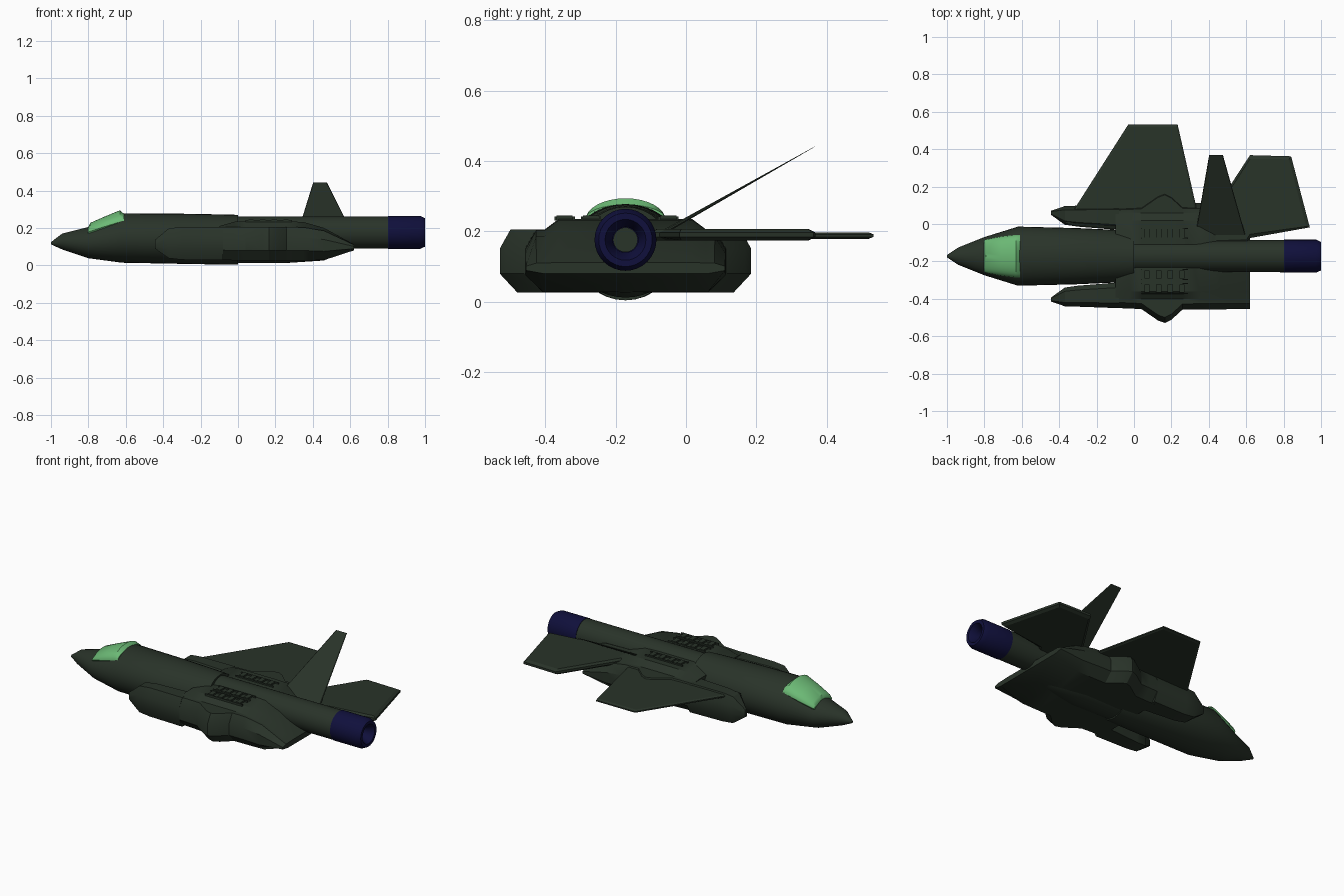
import bpy, bmesh, math
from mathutils import Vector

if "Cube" in bpy.data.objects:
    bpy.data.objects.remove(bpy.data.objects["Cube"])

YC = -0.172   # fuselage centre line
ZT = 0.176    # engine axis height


def material(name, rgb):
    m = bpy.data.materials.new(name)
    m.diffuse_color = (*rgb, 1)
    m.use_nodes = True
    m.node_tree.nodes["Principled BSDF"].inputs["Base Color"].default_value = m.diffuse_color
    return m


GREEN = material("dark_green", (0.022, 0.033, 0.022))
BLUE = material("navy_blue", (0.005, 0.005, 0.045))
GLASS = material("canopy_green", (0.15, 0.49, 0.18))


def finish(name, bm, mat, angle=30):
    bmesh.ops.recalc_face_normals(bm, faces=bm.faces[:])
    me = bpy.data.meshes.new(name)
    bm.to_mesh(me)
    bm.free()
    me.materials.append(mat)
    ob = bpy.data.objects.new(name, me)
    bpy.context.collection.objects.link(ob)
    bpy.ops.object.select_all(action='DESELECT')
    ob.select_set(True)
    bpy.context.view_layer.objects.active = ob
    bpy.ops.object.shade_smooth_by_angle(angle=math.radians(angle))
    return ob


def loft(name, rings, mat, angle=30, cap=True):
    """Skin a row of closed rings that have equal point counts."""
    bm = bmesh.new()
    rows = [[bm.verts.new(p) for p in r] for r in rings]
    n = len(rows[0])
    for a, b in zip(rows, rows[1:]):
        for i in range(n):
            j = (i + 1) % n
            bm.faces.new((a[i], a[j], b[j], b[i]))
    if cap:
        bm.faces.new(rows[0])
        bm.faces.new(rows[-1])
    return finish(name, bm, mat, angle)


def oval(x, hw, z0, z1, n=32):
    c, r = (z0 + z1) / 2, (z1 - z0) / 2
    return [(x, YC + hw * math.cos(2 * math.pi * i / n),
             c + r * math.sin(2 * math.pi * i / n)) for i in range(n)]


def revolve(name, profile, mat, n=32):
    return loft(name, [oval(x, r, ZT - r, ZT + r, n) for x, r in profile], mat)


def plate(name, outline, lower, upper, inset=0.012):
    """Flat surface with chamfered rim; lower/upper map (x, y) to height."""
    c = sum((Vector(p) for p in outline), Vector((0, 0))) / len(outline)
    inner = [Vector(p) + (c - Vector(p)).normalized() * inset for p in outline]

    def mid(x, y, t):
        return lower(x, y) * (1 - t) + upper(x, y) * t
    rings = [[(p[0], p[1], mid(p[0], p[1], t)) for p in pts]
             for pts, t in ((inner, 0), (outline, 0.3), (outline, 0.7), (inner, 1))]
    return loft(name, rings, GREEN, 15)


# Forward fuselage: x, half width, bottom, top
loft("fuselage", [oval(*s) for s in (
    (-1.0, 0.006, 0.112, 0.124), (-0.94, 0.046, 0.085, 0.17),
    (-0.8, 0.102, 0.038, 0.205), (-0.62, 0.158, 0.014, 0.278),
    (-0.3, 0.15, 0.008, 0.276), (-0.08, 0.14, 0.004, 0.272),
    (0.0, 0.132, 0.004, 0.27))], GREEN, 35)

# Belly fairing behind the fuselage
loft("belly", [oval(*s) for s in (
    (-0.02, 0.13, 0.012, 0.25), (0.25, 0.13, 0.012, 0.21),
    (0.46, 0.10, 0.026, 0.17), (0.58, 0.03, 0.08, 0.12))], GREEN, 35)

# Cockpit canopy: half oval strips over the nose
arcs = []
for x, hw, zb, zt in ((-0.803, 0.085, 0.178, 0.2), (-0.79, 0.09, 0.182, 0.227),
                      (-0.71, 0.105, 0.208, 0.262), (-0.632, 0.114, 0.232, 0.294),
                      (-0.61, 0.114, 0.235, 0.276)):
    arc = [(x, YC + hw * math.cos(math.pi * i / 16),
            zb + (zt - zb) * math.sin(math.pi * i / 16)) for i in range(17)]
    arcs.append(arc + [(x, YC - hw * 0.8, zb - 0.03), (x, YC + hw * 0.8, zb - 0.03)])
loft("canopy", arcs, GLASS, 40)

# Engine tube, nozzle and dark core
revolve("engine_tube", [(-0.1, 0.08), (0.0, 0.085), (0.805, 0.086)], GREEN)
revolve("nozzle", [(0.8, 0.08), (0.802, 0.088), (0.975, 0.088), (1.0, 0.076),
                   (1.0, 0.058), (0.96, 0.036), (0.87, 0.036)], BLUE)
revolve("nozzle_core", [(0.86, 0.035), (0.875, 0.035)], GREEN)


# Centre body: x, side reach, bottom, shoulder height, ridge height
def hull(x, w, z0, z1, ridge):
    h = z1 - z0
    half = [(w - 0.05, z0), (w, z0 + h * 0.3), (w, z0 + h * 0.7),
            (w - 0.03, z1), (min(w, 0.28) - 0.05, z1), (0.19, ridge)]
    return ([(x, YC + y, z) for y, z in half]
            + [(x, YC - y, z) for y, z in reversed(half)])


loft("centre_body", [hull(*s) for s in (
    (-0.1, 0.277, 0.028, 0.204, 0.21), (-0.02, 0.28, 0.027, 0.205, 0.233),
    (0.04, 0.283, 0.026, 0.205, 0.235), (0.13, 0.345, 0.026, 0.205, 0.235),
    (0.165, 0.357, 0.026, 0.205, 0.235), (0.2, 0.34, 0.026, 0.205, 0.235),
    (0.26, 0.285, 0.026, 0.205, 0.235), (0.35, 0.284, 0.026, 0.203, 0.232),
    (0.46, 0.284, 0.028, 0.185, 0.2), (0.62, 0.283, 0.08, 0.11, 0.112))], GREEN)

# Intake pods on either side
for side, name in ((-1, "left_pod"), (1, "right_pod")):
    rings = []
    for x, a, b, z0, z1 in ((-0.445, 0.222, 0.242, 0.09, 0.135),
                            (-0.37, 0.168, 0.268, 0.038, 0.198),
                            (-0.3, 0.158, 0.27, 0.03, 0.205),
                            (-0.08, 0.14, 0.278, 0.028, 0.205)):
        h, c = z1 - z0, (b - a) * 0.2
        pts = [(a, z0), (b - c, z0), (b, z0 + h * 0.3), (b, z0 + h * 0.7),
               (b - c, z1), (a + c, z1), (a, z1 - h * 0.15)]
        rings.append([(x, YC + side * y, z) for y, z in pts])
    loft(name, rings, GREEN)

# Wing, tailplane and canted fin, all on one side
plate("wing", [(-0.37, 0.0), (-0.03, 0.533), (0.233, 0.533), (0.34, 0.06), (0.35, -0.06)],
      lambda x, y: 0.179, lambda x, y: 0.197, 0.015)
plate("tailplane", [(0.36, -0.1), (0.38, 0.0), (0.62, 0.368), (0.84, 0.362),
                    (0.94, -0.018), (0.62, -0.075), (0.6, -0.1)],
      lambda x, y: 0.174, lambda x, y: 0.207, 0.02)


def slope(x, y):
    return 0.234 + 0.565 * y


plate("fin", [(0.325, -0.075), (0.402, 0.37), (0.475, 0.37), (0.6, -0.075)],
      lambda x, y: slope(x, y) - 0.006 + 0.006 * y / 0.4,
      lambda x, y: slope(x, y) + 0.006 - 0.006 * y / 0.4, 0.008)

# Engine deck louvres: rows of small slats on raised frames
bm = bmesh.new()


def box(x, y, z, sx, sy, sz):
    vs = bmesh.ops.create_cube(bm, size=1)["verts"]
    for v in vs:
        v.co = Vector((x + v.co.x * sx, y + v.co.y * sy, z + v.co.z * sz))


for y in (-0.345, -0.27, -0.05):
    for dy in (-0.026, 0.026):
        box(0.165, y + dy, 0.237, 0.25, 0.006, 0.012)
    for i in range(4):
        box(0.07 + i * 0.062, y, 0.238, 0.028, 0.045, 0.014)
finish("deck_louvres", bm, GREEN)
